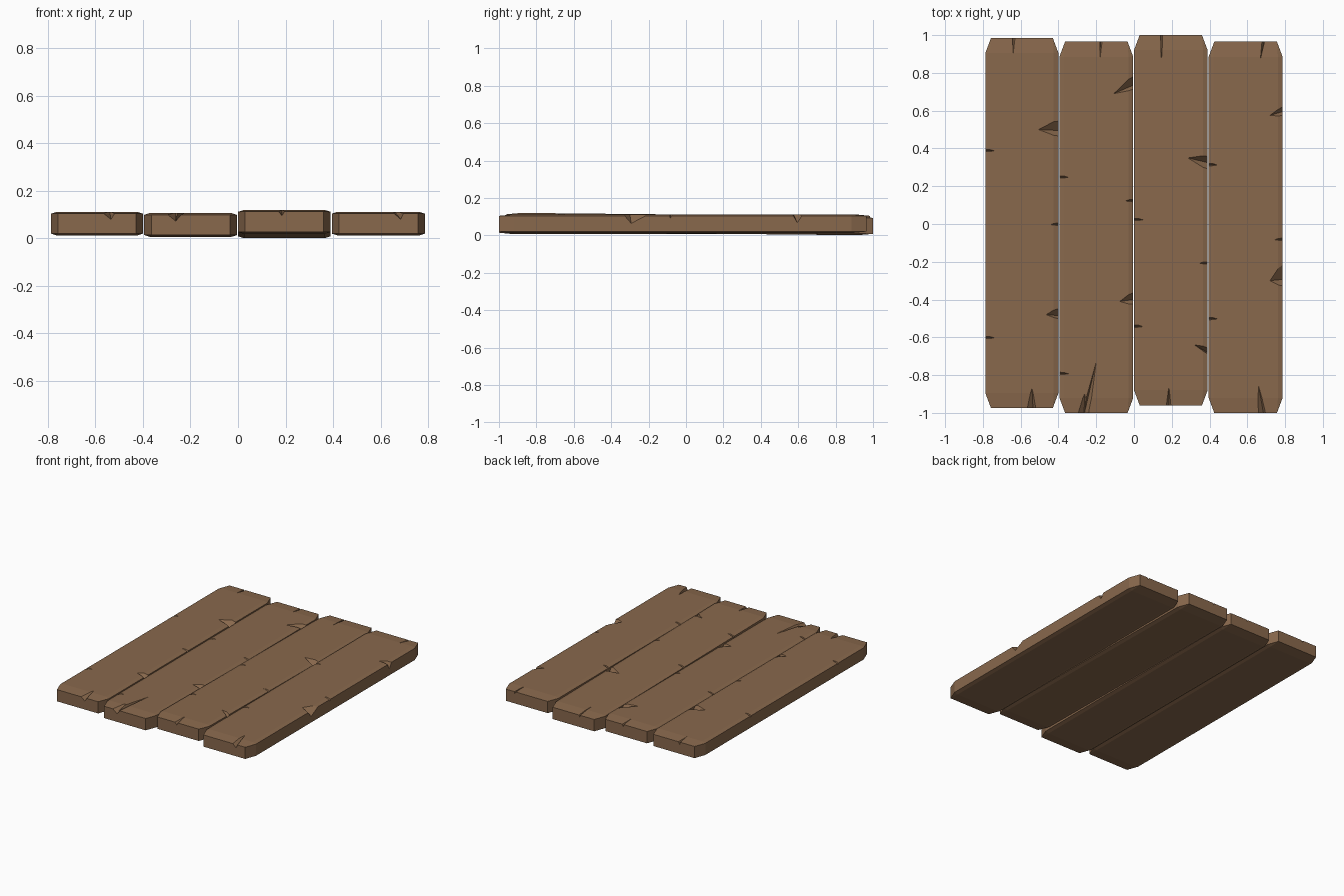
import bpy, bmesh
from mathutils import Vector

if "Cube" in bpy.data.objects:
    bpy.data.objects.remove(bpy.data.objects["Cube"])

wood = bpy.data.materials.new("brown_wood")
wood.diffuse_color = (0.25, 0.14, 0.073, 1)
wood.use_nodes = True
wood.node_tree.nodes["Principled BSDF"].inputs["Base Color"].default_value = wood.diffuse_color

CX, CY, DROP = 0.03, 0.08, 0.008   # corner cut in x and y, fall of the worn rim


def add_hull(bm, points):
    verts = [bm.verts.new(p) for p in points]
    res = bmesh.ops.convex_hull(bm, input=verts)
    junk = {v for v in res["geom_interior"] + res["geom_unused"]
            if isinstance(v, bmesh.types.BMVert)}
    if junk:
        bmesh.ops.delete(bm, geom=list(junk), context='VERTS')


def make_object(name, bm):
    bmesh.ops.recalc_face_normals(bm, faces=bm.faces)
    mesh = bpy.data.meshes.new(name)
    bm.to_mesh(mesh)
    bm.free()
    mesh.materials.append(wood)
    obj = bpy.data.objects.new(name, mesh)
    bpy.context.collection.objects.link(obj)
    return obj


def plank(name, x0, x1, y0, y1, z0, z1, slope, chips):
    def lift(x, y, z):
        return Vector((x, y, z + slope * y))

    # Board: eight-sided outline with a slightly worn rim, above and below
    bm = bmesh.new()
    rim = [(x0 + CX, y0), (x1 - CX, y0), (x1, y0 + CY), (x1, y1 - CY),
           (x1 - CX, y1), (x0 + CX, y1), (x0, y1 - CY), (x0, y0 + CY)]
    pts = [lift(x, y, z) for x, y in rim for z in (z0 + DROP, z1 - DROP)]
    pts += [lift(x, y, z) for x in (x0 + 0.025, x1 - 0.025)
            for y in (y0 + CY, y1 - CY) for z in (z0, z1)]
    add_hull(bm, pts)
    bmesh.ops.dissolve_limit(bm, angle_limit=0.001, verts=bm.verts, edges=bm.edges)
    board = make_object(name, bm)

    # Chips: pointed wedges opening towards one edge of the board
    bm = bmesh.new()
    for side, ax, ay, a, b, deep, depth in chips:
        tip = lift(ax, ay, z1)
        edge = {"L": x0, "R": x1, "F": y0, "B": y1}[side]

        def at(t, z):
            p = lift(edge, t, z) if side in "LR" else lift(t, edge, z)
            return tip + (p - tip) * 1.15
        top = [tip, at(a, z1), at(b, z1)]
        up = Vector((0, 0, 0.05))
        add_hull(bm, top + [p + up for p in top] + [at(deep, z1 - depth)])
    cutter = make_object(name + "_cutter", bm)
    cutter.hide_render = True

    mod = board.modifiers.new("chips", 'BOOLEAN')
    mod.operation, mod.object, mod.solver = 'DIFFERENCE', cutter, 'EXACT'
    mod.use_self = True
    deps = bpy.context.evaluated_depsgraph_get()
    board_mesh = bpy.data.meshes.new_from_object(board.evaluated_get(deps))
    board.modifiers.clear()
    board.data = board_mesh
    bpy.data.objects.remove(cutter)


def nick(side, edge, y):
    # small nick in a long edge
    inward = 0.048 if side == "L" else -0.042
    return (side, edge + inward, y - 0.003, y - 0.01, y + 0.012, y - 0.004, 0.02)


plank("plank_1", -0.787, -0.40, -0.975, 0.985, 0.012, 0.112, 0, [
    ("R", -0.505, 0.50, 0.46, 0.555, 0.495, 0.045),
    ("R", -0.465, -0.48, -0.505, -0.44, -0.485, 0.04),
    ("F", -0.54, -0.87, -0.575, -0.515, -0.535, 0.032),
    ("B", -0.64, 0.90, -0.645, -0.625, -0.64, 0.025),
    nick("L", -0.787, 0.39), nick("L", -0.787, -0.60), nick("R", -0.40, 0.0)])

plank("plank_2", -0.395, -0.004, -1.0, 0.965, 0.006, 0.107, 0, [
    ("R", -0.107, 0.69, 0.71, 0.79, 0.735, 0.045),
    ("R", -0.075, -0.41, -0.43, -0.355, -0.40, 0.04),
    ("F", -0.20, -0.73, -0.275, -0.235, -0.262, 0.034),
    ("F", -0.262, -0.90, -0.305, -0.23, -0.264, 0.033),
    ("B", -0.18, 0.875, -0.182, -0.165, -0.178, 0.025),
    nick("L", -0.395, 0.25), nick("L", -0.395, -0.79), nick("R", -0.004, 0.125)])

plank("plank_3", 0.0, 0.39, -0.96, 1.0, 0.01, 0.111, -0.01, [
    ("R", 0.285, 0.35, 0.285, 0.365, 0.325, 0.045),
    ("R", 0.32, -0.64, -0.69, -0.65, -0.68, 0.04),
    ("F", 0.185, -0.865, 0.165, 0.20, 0.185, 0.025),
    ("B", 0.145, 0.86, 0.14, 0.155, 0.143, 0.025),
    nick("L", 0.0, 0.025), nick("L", 0.0, -0.54), nick("R", 0.39, -0.205)])

plank("plank_4", 0.395, 0.787, -1.0, 0.965, 0.012, 0.112, 0, [
    ("R", 0.72, 0.575, 0.57, 0.625, 0.595, 0.045),
    ("R", 0.72, -0.30, -0.335, -0.20, -0.293, 0.048),
    ("F", 0.66, -0.86, 0.65, 0.70, 0.685, 0.032),
    ("B", 0.67, 0.96 - 0.085, 0.672, 0.692, 0.688, 0.025),
    nick("L", 0.395, 0.315), nick("L", 0.395, -0.50), nick("R", 0.787, -0.08)])
